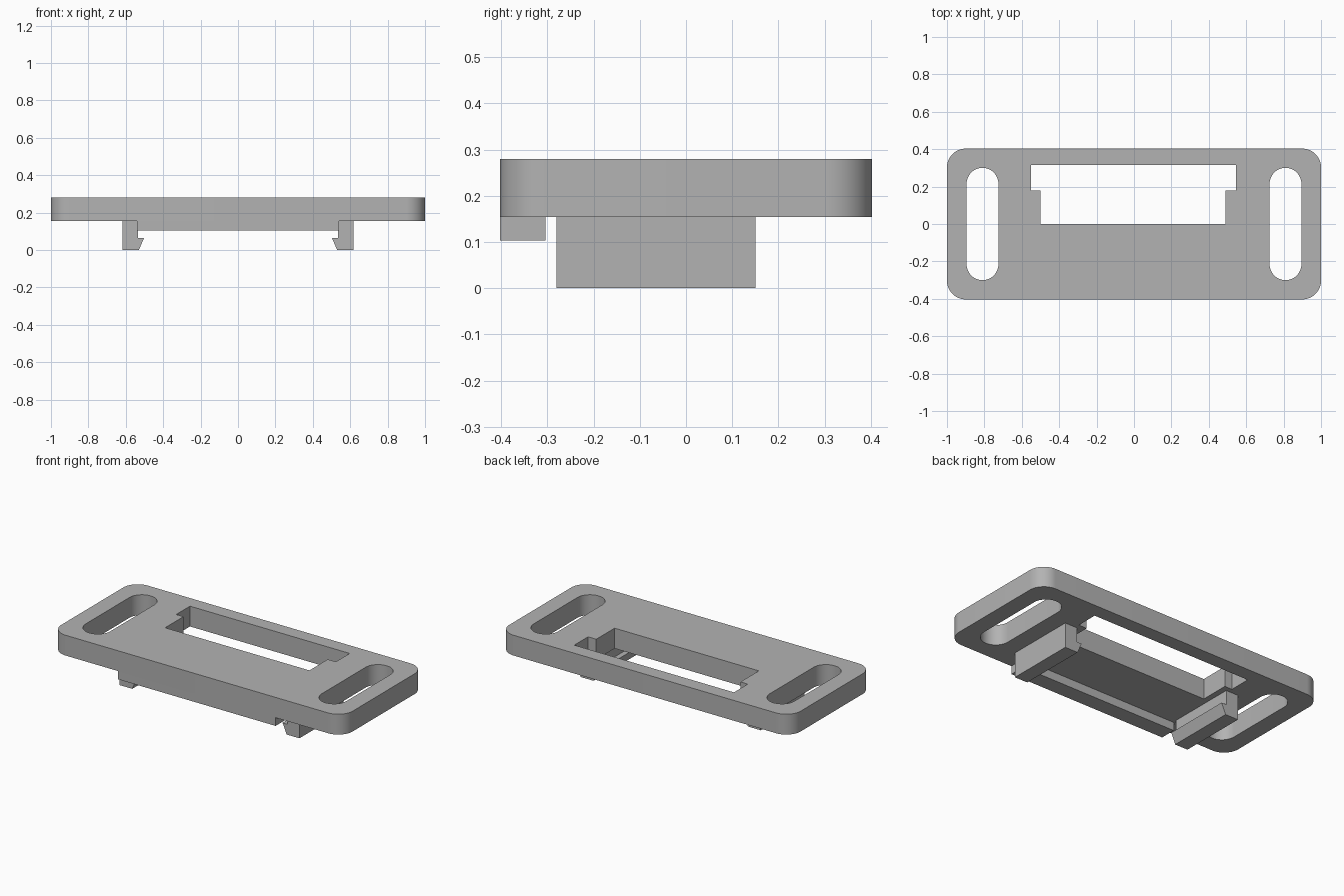
import bpy, bmesh
from math import sin, cos, pi, radians

cube = bpy.data.objects.get("Cube")
if cube:
    bpy.data.objects.remove(cube, do_unlink=True)

grey = bpy.data.materials.new("plain grey")
grey.use_nodes = True
colour = (0.45, 0.45, 0.45, 1)
grey.diffuse_color = colour
grey.node_tree.nodes["Principled BSDF"].inputs["Base Color"].default_value = colour

TOP, UNDER = 0.28, 0.154      # plate faces
HALF_Y = 0.403


def prism(name, outline, start, end, axis="z"):
    """Extrude a closed outline along z (xy outline) or y (xz outline)."""
    bm = bmesh.new()
    if axis == "z":
        verts = [bm.verts.new((u, v, start)) for u, v in outline]
        move = (0, 0, end - start)
    else:
        verts = [bm.verts.new((u, start, v)) for u, v in outline]
        move = (0, end - start, 0)
    base = bm.faces.new(verts)
    grown = bmesh.ops.extrude_face_region(bm, geom=[base], use_keep_orig=True)
    new_verts = [g for g in grown["geom"] if isinstance(g, bmesh.types.BMVert)]
    bmesh.ops.translate(bm, verts=new_verts, vec=move)
    bmesh.ops.recalc_face_normals(bm, faces=bm.faces)
    mesh = bpy.data.meshes.new(name)
    bm.to_mesh(mesh)
    bm.free()
    mesh.materials.append(grey)
    ob = bpy.data.objects.new(name, mesh)
    bpy.context.collection.objects.link(ob)
    return ob


def rounded(cx, half_x, half_y, r, steps=16):
    """Rounded rectangle outline; a slot when r equals half_x."""
    pts = []
    for q, (sx, sy) in enumerate([(1, 1), (-1, 1), (-1, -1), (1, -1)]):
        for i in range(steps + 1):
            a = (q + i / steps) * pi / 2
            p = (cx + sx * (half_x - r) + r * cos(a), sy * (half_y - r) + r * sin(a))
            pts.append(p)
    return pts


def box(x0, x1, y0, y1):
    return [(x0, y0), (x1, y0), (x1, y1), (x0, y1)]


# Mounting plate with two slots and a stepped window
plate = prism("mounting_plate", rounded(0, 1, HALF_Y, 0.1), UNDER, TOP)
window = [(-0.5, 0), (0.49, 0), (0.49, 0.18), (0.546, 0.18),
          (0.546, 0.315), (-0.55, 0.315), (-0.55, 0.18), (-0.5, 0.18)]
cutters = [prism("window_cutter", window, 0, 1)]
for side in (-1, 1):
    cutters.append(prism("slot_cutter", rounded(side * 0.81, 0.085, 0.3, 0.085), 0, 1))
for cutter in cutters:
    cut = plate.modifiers.new("cut", "BOOLEAN")
    cut.operation, cut.solver, cut.object = "DIFFERENCE", "EXACT", cutter
bpy.ops.object.select_all(action="DESELECT")
plate.select_set(True)
bpy.context.view_layer.objects.active = plate
bpy.ops.object.convert(target="MESH")
for cutter in cutters:
    bpy.data.objects.remove(cutter, do_unlink=True)
bpy.ops.object.shade_smooth_by_angle(angle=radians(30))

# Lip under the front edge
prism("front_lip", box(-0.54, 0.54, -HALF_Y, -0.304), 0.103, UNDER)

# Snap hooks facing inwards, one on each side
hook = [(0.618, UNDER), (0.618, 0), (0.53, 0), (0.502, 0.065),
        (0.535, 0.065), (0.535, UNDER)]
for name, side in (("left_hook", 1), ("right_hook", -1)):
    prism(name, [(side * x, z) for x, z in hook], -0.28, 0.15, axis="y")
